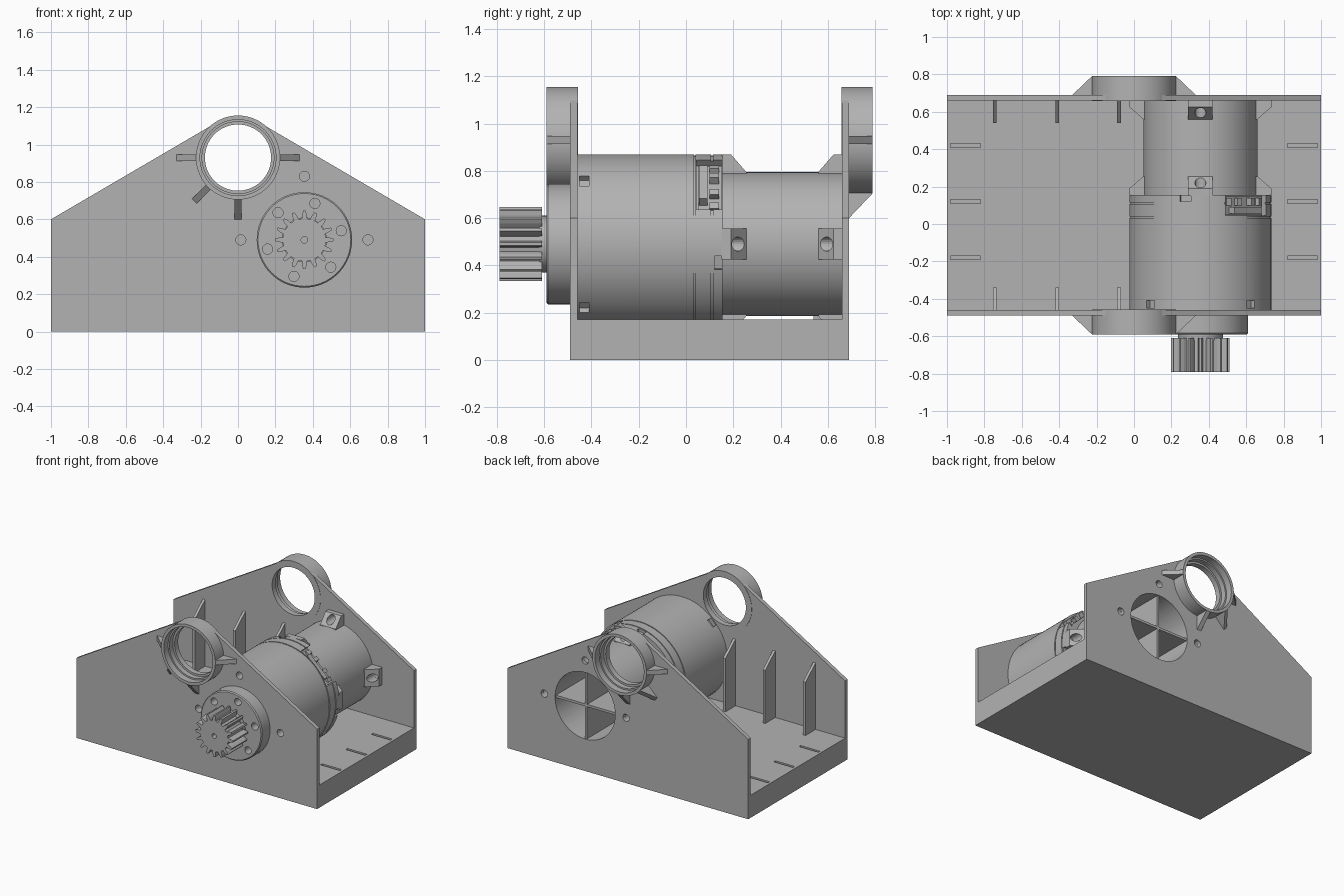
import bpy, bmesh, math
from math import cos, sin, pi, radians

if "Cube" in bpy.data.objects:
    bpy.data.objects.remove(bpy.data.objects["Cube"], do_unlink=True)

GREY = (0.45, 0.45, 0.45, 1)
mat = bpy.data.materials.new("plain_grey")
mat.use_nodes = True
mat.diffuse_color = GREY
mat.node_tree.nodes["Principled BSDF"].inputs["Base Color"].default_value = GREY

MX, MZ = 0.355, 0.49      # motor axis
HZ = 0.93                 # bearing hub axis height
FRONT, BACK = -0.49, 0.69  # outer faces of the end plates
T = 0.03                  # plate thickness
FLOOR = 0.17


def finish(name, bm):
    bmesh.ops.remove_doubles(bm, verts=bm.verts, dist=1e-5)
    bmesh.ops.recalc_face_normals(bm, faces=bm.faces)
    me = bpy.data.meshes.new(name)
    bm.to_mesh(me)
    bm.free()
    me.materials.append(mat)
    ob = bpy.data.objects.new(name, me)
    bpy.context.collection.objects.link(ob)
    return ob


def prism(name, pts, d0, d1, place):
    """Extrude a 2D outline from d0 to d1; place maps (a, b, d) to a point."""
    bm = bmesh.new()
    lo = [bm.verts.new(place(a, b, d0)) for a, b in pts]
    hi = [bm.verts.new(place(a, b, d1)) for a, b in pts]
    bm.faces.new(lo)
    bm.faces.new(hi)
    for i in range(len(pts)):
        j = (i + 1) % len(pts)
        bm.faces.new((lo[i], lo[j], hi[j], hi[i]))
    return finish(name, bm)


def along_y(a, b, d):
    return (a, d, b)


def along_x(a, b, d):
    return (d, a, b)


def fin(name, pts, width, deg, cx=MX, cz=MZ):
    """Radial part: outline in (radius, y), thickness across, turned about the axis."""
    c, s = cos(radians(deg)), sin(radians(deg))
    return prism(name, pts, -width / 2, width / 2,
                 lambda r, y, t: (cx + r * c - t * s, y, cz + r * s + t * c))


def rect(a0, a1, b0, b1):
    return [(a0, b0), (a1, b0), (a1, b1), (a0, b1)]


def lathe(name, pts, cx=MX, cz=MZ, closed=False, seg=64):
    """Turn an outline of (radius, y) about an axis parallel to y."""
    bm = bmesh.new()
    rings = [[bm.verts.new((cx + r * cos(2 * pi * k / seg), y, cz + r * sin(2 * pi * k / seg)))
              for k in range(seg)] for r, y in pts]
    for i in range(len(pts) if closed else len(pts) - 1):
        a, b = rings[i], rings[(i + 1) % len(pts)]
        for k in range(seg):
            m = (k + 1) % seg
            bm.faces.new((a[k], a[m], b[m], b[k]))
    return finish(name, bm)


def rod(name, r, y0, y1, cx=MX, cz=MZ, seg=64):
    return lathe(name, [(0, y0), (r, y0), (r, y1), (0, y1)], cx, cz, seg=seg)


def cut(ob, *cutters):
    bpy.context.view_layer.objects.active = ob
    for c in cutters:
        m = ob.modifiers.new("cut", 'BOOLEAN')
        m.operation, m.solver, m.object = 'DIFFERENCE', 'EXACT', c
        bpy.ops.object.modifier_apply(modifier=m.name)
        bpy.data.objects.remove(c, do_unlink=True)


def ring_of_rods(r, dist, angles, y0, y1):
    return [rod("hole_cutter", r, y0, y1, MX + dist * cos(radians(a)),
                MZ + dist * sin(radians(a)), 20) for a in angles]


smooth = []

# Base slab with mounting slots near both sides
base = prism("base", rect(-1, 1, FRONT, BACK), 0, FLOOR, lambda a, b, d: (a, b, d))
for x in (-0.9, 0.9):
    for y in (-0.18, 0.12, 0.42):
        cut(base, prism("slot_cutter", rect(x - 0.08, x + 0.08, y - 0.01, y + 0.01),
                        FLOOR - 0.08, FLOOR + 0.1, lambda a, b, d: (a, b, d)))

# End plates: sloping shoulders tangent to the round hub seat
tangent = math.atan2(0.6 - HZ, 1) + math.acos(0.22 / math.hypot(1, HZ - 0.6))
arc = [tangent + (pi - 2 * tangent) * i / 20 for i in range(21)]
outline = [(-1, 0), (1, 0), (1, 0.6)] + [(0.22 * cos(a), HZ + 0.22 * sin(a)) for a in arc] + [(-1, 0.6)]
front_plate = prism("front_plate", outline, FRONT, FRONT + T, along_y)
back_plate = prism("back_plate", outline, BACK - T, BACK, along_y)
cut(front_plate, rod("hub_cutter", 0.19, -0.6, -0.4, 0, HZ),
    *ring_of_rods(0.027, 0.34, (0, 90, 180), -0.6, -0.4))
cut(back_plate, rod("hub_cutter", 0.19, 0.6, 0.8, 0, HZ), rod("bore_cutter", 0.25, 0.6, 0.8),
    *ring_of_rods(0.027, 0.34, (0, 90, 180), 0.6, 0.8))
smooth += [front_plate, back_plate]

# Bearing hubs with stepped bores and radial ribs
for side, face, s in (("front", FRONT, -1), ("back", BACK, 1)):
    steps = [(0.225, 0.1), (0.203, 0.1), (0.203, 0.05), (0.192, 0.05), (0.192, 0.01),
             (0.177, 0.01), (0.177, -0.032), (0.225, -0.032)]
    smooth.append(lathe(side + "_hub", [(r, face + s * d) for r, d in steps], 0, HZ, closed=True))
    for deg in (0, 180, 225, 270):
        fin(side + "_hub_rib", [(0.21, face), (0.33, face), (0.225, face + s * 0.1),
                                (0.21, face + s * 0.1)], 0.035, deg, 0, HZ)

# Tall gussets bracing the plates
for name, y, s in (("front_gusset", FRONT + T, 1), ("back_gusset", BACK - T, -1)):
    shape = [(y, FLOOR), (y + s * 0.12, FLOOR), (y + s * 0.12, 0.57), (y, 0.67)]
    for x in (-0.745, -0.41, -0.08):
        prism(name, shape, x - 0.01, x + 0.01, along_x)

# Motor shell: wide gearbox with seam grooves, then a narrower hollow tail
R, G = 0.38, 0.374
shell = lathe("motor_shell", [(0, -0.46), (R, -0.46), (R, 0.033), (G, 0.033), (G, 0.041),
                              (R, 0.041), (R, 0.106), (G, 0.106), (G, 0.114), (R, 0.114),
                              (R, 0.155), (0.305, 0.155), (0.305, 0.665), (0, 0.665)], seg=96)
cut(shell, rod("bore_cutter", 0.25, 0.2, 0.8),
    fin("pocket_cutter", rect(0.315, 0.5, 0.045, 0.2), 0.3, 46),
    *[fin("notch_cutter", rect(0.352, 0.5, -0.45, -0.41), 0.06, a) for a in (45, 135, 225, 315)],
    *[fin("notch_cutter", rect(0.36, 0.5, 0.12, 0.2), 0.06, a) for a in (-12, 102, 192)],
    *ring_of_rods(0.027, 0.34, (0, 90, 180), -0.5, -0.4))
smooth.append(shell)

# Cross webs inside the tail
for deg in (0, 90):
    fin("tail_web", rect(-0.252, 0.252, 0.19, 0.68), 0.018, deg)

# Screw lugs at both ends of the tail
for deg in (0, 90, 180, 270):
    for y, s in ((0.15, 1), (0.665, -1)):
        lug = fin("screw_lug", [(0.29, y), (0.38, y), (0.38, y + s * 0.04),
                                (0.305, y + s * 0.105), (0.29, y + s * 0.105)], 0.13, deg)
        cut(lug, *ring_of_rods(0.03, 0.345, (deg,), 0.1, 0.75))

# Wiring connector in the shell pocket
fin("connector_board", rect(0.31, 0.325, 0.05, 0.15), 0.28, 46)
fin("connector_body", rect(0.32, 0.365, 0.055, 0.09), 0.2, 46)
for deg in (27, 38, 54, 65):
    fin("connector_tab", rect(0.315, 0.36, 0.1, 0.14), 0.03, deg)

# Front flange with six screw holes
flange = lathe("front_flange", [(0, -0.48), (0.255, -0.48), (0.255, -0.583), (0.248, -0.59), (0, -0.59)])
cut(flange, *ring_of_rods(0.027, 0.203, [14 + 60 * i for i in range(6)], -0.7, -0.53))
smooth.append(flange)

# Pinion and its collar
smooth.append(rod("pinion_collar", 0.12, -0.62, -0.58))
TEETH = 16
gear = []
for i in range(TEETH):
    for frac, r in ((-0.3, 0.115), (-0.22, 0.137), (-0.1, 0.157), (0.1, 0.157), (0.22, 0.137), (0.3, 0.115)):
        a = pi / 2 + 2 * pi * (i + frac) / TEETH
        gear.append((MX + r * cos(a), MZ + r * sin(a)))
pinion = prism("pinion", gear, -0.79, -0.61, along_y)
cut(pinion, rod("centre_cutter", 0.018, -0.85, -0.75, seg=20))

# Smooth shading with sharp edges kept
bpy.ops.object.select_all(action='DESELECT')
for ob in smooth:
    ob.select_set(True)
bpy.context.view_layer.objects.active = smooth[0]
bpy.ops.object.shade_smooth_by_angle(angle=radians(30))
bpy.ops.object.select_all(action='DESELECT')
